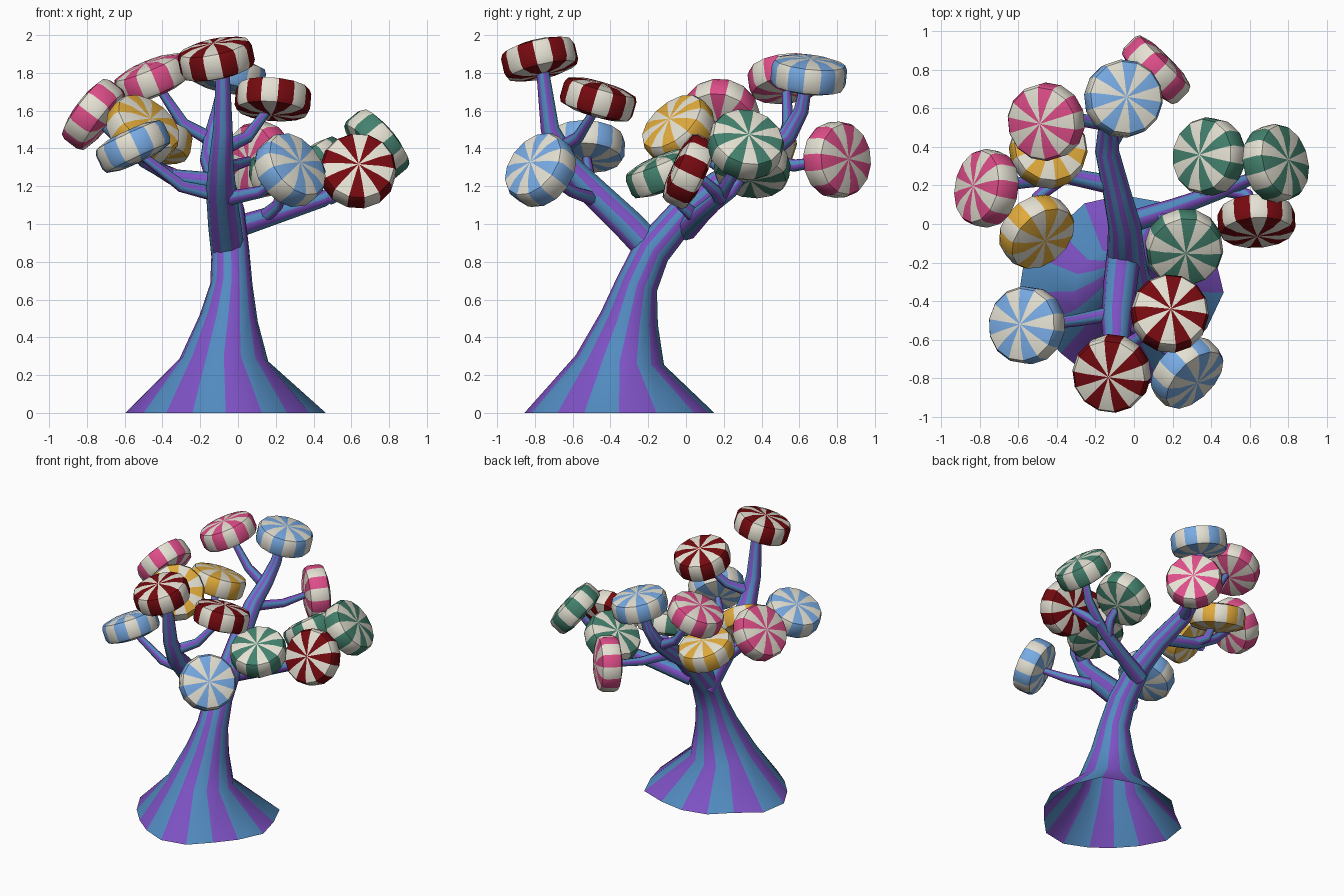
import bpy, math
from mathutils import Vector

if "Cube" in bpy.data.objects:
    bpy.data.objects.remove(bpy.data.objects["Cube"])


def mat(name, rgb):
    m = bpy.data.materials.new(name)
    m.diffuse_color = (*rgb, 1)
    m.use_nodes = True
    m.node_tree.nodes["Principled BSDF"].inputs["Base Color"].default_value = m.diffuse_color
    return m


BARK_BLUE = mat("bark blue", (.085, .26, .53))
BARK_PURPLE = mat("bark purple", (.21, .085, .56))
CREAM = mat("cream", (.78, .75, .65))
COLORS = {
    "red": mat("dark red", (.18, .003, .005)),
    "blue": mat("sky blue", (.19, .41, .78)),
    "pink": mat("pink", (.73, .075, .25)),
    "green": mat("green", (.058, .22, .155)),
    "yellow": mat("yellow", (.76, .41, .045)),
}


def build(name, verts, faces, idx, mats, angle):
    me = bpy.data.meshes.new(name)
    me.from_pydata(verts, [], faces)
    for m in mats:
        me.materials.append(m)
    for p, i in zip(me.polygons, idx):
        p.material_index = i
        p.use_smooth = True
    me.set_sharp_from_angle(angle=math.radians(angle))
    me.update()
    ob = bpy.data.objects.new(name, me)
    bpy.context.collection.objects.link(ob)
    return ob


def tube(name, path, sides=8, foot=None):
    """Striped tapering tube through (x, y, z, radius) points; open start, closed tip.
    foot gives the uneven radii of the first ring."""
    pts = [Vector(p[:3]) for p in path]
    n = len(pts)
    verts, faces, idx = [], [], []
    u = None
    for i, p in enumerate(pts):
        t = (pts[min(i + 1, n - 1)] - pts[max(i - 1, 0)]).normalized()
        if foot and i == 0:
            t = Vector((0, 0, 1))
        if u is None:
            u = Vector((1, 0, 0)) if abs(t.x) < .8 else Vector((0, 1, 0))
        u = (u - t * u.dot(t)).normalized()
        v = t.cross(u)
        for k in range(sides):
            a = math.tau * k / sides
            r = foot[k] if foot and i == 0 else path[i][3]
            verts.append(p + (u * math.cos(a) + v * math.sin(a)) * r)
    for i in range(n - 1):
        for k in range(sides):
            j = (k + 1) % sides
            faces.append((i * sides + k, i * sides + j, (i + 1) * sides + j, (i + 1) * sides + k))
            idx.append((k + 1) % 2)
    faces.append(tuple((n - 1) * sides + k for k in range(sides)))
    idx.append(0)
    return build(name, verts, faces, idx, [BARK_BLUE, BARK_PURPLE], 50)


def candy(name, color, center, normal, sides=14):
    """Round mint with coloured wedges that run over the rim."""
    c, w = Vector(center), Vector(normal).normalized()
    u = w.orthogonal().normalized()
    v = w.cross(u)
    prof = [(.12, .085), (.188, .066), (.201, .04), (.201, -.04), (.188, -.066), (.12, -.085)]
    verts = [c + w * .088, c - w * .088]
    for r, h in prof:
        for k in range(sides):
            a = math.tau * k / sides
            verts.append(c + (u * math.cos(a) + v * math.sin(a)) * r + w * h)
    faces, idx = [], []
    last = 2 + (len(prof) - 1) * sides
    for k in range(sides):
        j = (k + 1) % sides
        faces.append((0, 2 + k, 2 + j))
        faces.append((1, last + j, last + k))
        idx += [k % 2, k % 2]
        for i in range(len(prof) - 1):
            a, b = 2 + i * sides, 2 + (i + 1) * sides
            faces.append((a + k, b + k, b + j, a + j))
            idx.append(k % 2)
    return build(name, verts, faces, idx, [CREAM, COLORS[color]], 40)


# Trunk, flaring unevenly at the ground and sweeping to the back
FOOT = [.53, .52, .56, .51, .505, .5, .47, .54, .53, .47, .445, .46, .5, .5, .46, .48]
tube("trunk", [(-.065, -.355, 0, .5), (-.075, -.35, .28, .235), (-.05, -.3, .5, .155),
               (-.035, -.26, .68, .112), (-.04, -.18, .86, .1), (-.05, 0, 1.07, .085),
               (-.09, .17, 1.21, .072), (-.14, .38, 1.34, .062), (-.13, .54, 1.47, .05),
               (-.1, .61, 1.6, .04), (-.07, .64, 1.76, .03)], 16, FOOT)

# Main limbs
tube("front_limb", [(-.05, -.14, .82, .09), (-.07, -.3, .99, .088), (-.09, -.5, 1.18, .08),
                    (-.09, -.63, 1.32, .066), (-.08, -.72, 1.5, .052), (-.08, -.76, 1.82, .035)], 10)
tube("right_limb", [(-.05, 0, .97, .06), (.2, .08, 1.05, .05), (.45, .17, 1.13, .04),
                    (.62, .24, 1.25, .032), (.71, .3, 1.39, .024)])
tube("left_limb", [(-.1, .2, 1.22, .05), (-.35, .25, 1.25, .042), (-.55, .22, 1.37, .033),
                   (-.73, .19, 1.54, .024)])

# Twigs, each ending in a candy
TWIGS = {
    "front_left": [(-.09, -.46, 1.15), (-.3, -.5, 1.2), (-.53, -.53, 1.38)],
    "front_right": [(-.08, -.48, 1.13), (.12, -.6, 1.17), (.24, -.73, 1.25)],
    "front_upper": [(-.08, -.66, 1.4), (.05, -.57, 1.46), (.17, -.47, 1.62)],
    "right_outer": [(.48, .18, 1.14), (.59, .15, 1.18), (.64, .06, 1.26)],
    "right_back": [(.36, .14, 1.1), (.42, .24, 1.17), (.4, .32, 1.28)],
    "right_inner": [(.13, .06, 1.03), (.21, -.02, 1.1), (.25, -.11, 1.23)],
    "back": [(-.14, .38, 1.33), (-.02, .58, 1.31), (.08, .78, 1.34)],
    "back_left": [(-.13, .52, 1.44), (-.29, .54, 1.53), (-.43, .53, 1.74)],
    "left_back": [(-.33, .24, 1.25), (-.42, .3, 1.3), (-.44, .37, 1.42)],
    "left_front": [(-.36, .25, 1.26), (-.5, .14, 1.33), (-.51, 0, 1.46)],
}
for key, pts in TWIGS.items():
    tube(key + "_twig", [(*p, r) for p, r in zip(pts, (.04, .032, .022))])

# Candies: colour, centre, facing direction
CANDIES = [
    ("red", (-.115, -.775, 1.873), (-.2, -.22, .95)),
    ("red", (.185, -.465, 1.66), (.08, .28, .96)),
    ("red", (.635, .015, 1.28), (.05, -.9, .42)),
    ("blue", (-.055, .65, 1.79), (.2, .1, .97)),
    ("blue", (-.555, -.525, 1.41), (-.42, .05, .9)),
    ("blue", (.275, -.77, 1.285), (.6, -.6, .48)),
    ("pink", (.115, .8, 1.34), (.7, .7, .05)),
    ("pink", (-.455, .53, 1.77), (-.38, -.12, .92)),
    ("pink", (-.765, .185, 1.58), (-.79, .15, .6)),
    ("yellow", (-.445, .385, 1.44), (.15, .3, .93)),
    ("yellow", (-.505, -.04, 1.5), (.5, -.55, .65)),
    ("green", (.26, -.12, 1.27), (.1, -.38, .92)),
    ("green", (.39, .35, 1.3), (-.58, .1, .8)),
    ("green", (.735, .315, 1.42), (.75, .2, .62)),
]
for i, (col, c, nrm) in enumerate(CANDIES):
    candy(f"{col}_candy_{i + 1}", col, c, nrm)
